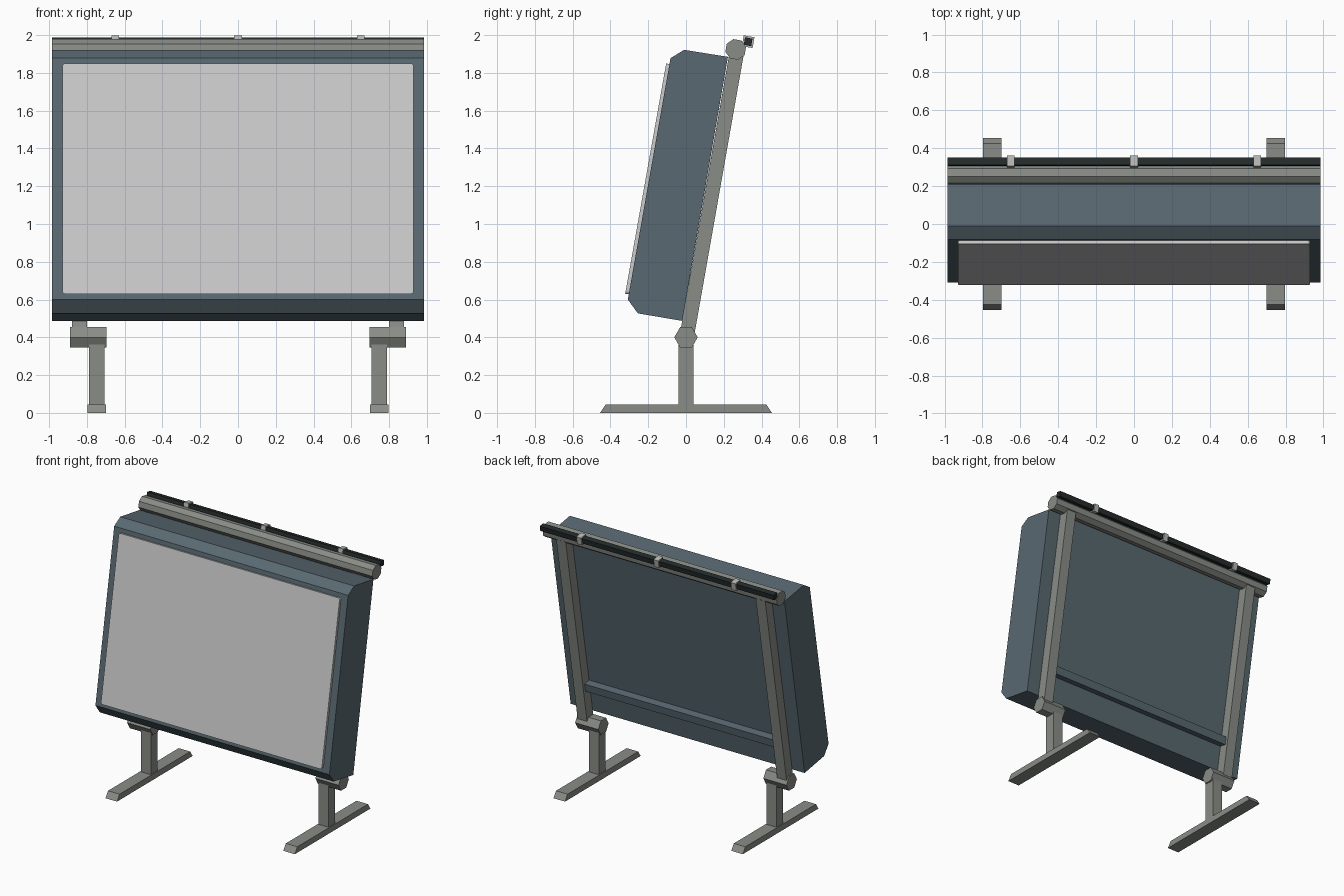
import bpy, bmesh, math

if "Cube" in bpy.data.objects:
    bpy.data.objects.remove(bpy.data.objects["Cube"])


def material(name, rgb):
    m = bpy.data.materials.new(name)
    m.diffuse_color = (*rgb, 1)
    m.use_nodes = True
    m.node_tree.nodes["Principled BSDF"].inputs["Base Color"].default_value = m.diffuse_color
    return m


BLUE = material("slate_blue", (0.10, 0.14, 0.165))
STEEL = material("grey_steel", (0.25, 0.265, 0.24))
BOARD = material("pale_grey", (0.60, 0.595, 0.595))
BLACK = material("dark_rail", (0.018, 0.024, 0.024))
CLIP = material("light_clip", (0.48, 0.48, 0.47))
TILT = math.radians(10)


def extrude(name, profile, x0, x1, mat, round_short=0):
    """Extrude a (y, z) profile from x0 to x1; optionally round the short edges."""
    bm = bmesh.new()
    a = [bm.verts.new((x0, y, z)) for y, z in profile]
    b = [bm.verts.new((x1, y, z)) for y, z in profile]
    n = len(profile)
    bm.faces.new(a)
    bm.faces.new(b[::-1])
    for i in range(n):
        j = (i + 1) % n
        bm.faces.new((a[j], a[i], b[i], b[j]))
    if round_short:
        edges = [e for e in bm.edges if e.calc_length() < 0.05]
        bmesh.ops.bevel(bm, geom=edges, offset=round_short, segments=3,
                        profile=0.5, affect='EDGES')
    bmesh.ops.recalc_face_normals(bm, faces=bm.faces)
    me = bpy.data.meshes.new(name)
    bm.to_mesh(me)
    bm.free()
    me.materials.append(mat)
    ob = bpy.data.objects.new(name, me)
    bpy.context.collection.objects.link(ob)
    return ob


def ngon(cy, cz, r, sides, turn=0):
    return [(cy + r * math.cos(turn + 2 * math.pi * i / sides),
             cz + r * math.sin(turn + 2 * math.pi * i / sides)) for i in range(sides)]


def tilted_square(cy, cz, half):
    return ngon(cy, cz, half * math.sqrt(2), 4, math.pi / 4 - TILT)


def back_point(along, depth):
    """Point measured up the leaning back of the cabinet and out from it."""
    return (-0.02 + along * math.sin(TILT) + depth * math.cos(TILT),
            0.487 + along * math.cos(TILT) - depth * math.sin(TILT))


# Leaning cabinet with chamfered front edges
extrude("cabinet", [(-0.02, 0.487), (0.222, 1.885), (-0.01, 1.922), (-0.082, 1.878),
                    (-0.308, 0.60), (-0.255, 0.527)], -0.985, 0.985, BLUE)

# Front board with small rounded corners
extrude("front_board", [(-0.322, 0.63), (-0.295, 0.63), (-0.08, 1.845), (-0.105, 1.85)],
        -0.93, 0.93, BOARD, round_short=0.015)

# Cross bar on the back, between the struts
extrude("back_bar", [back_point(0.19, -0.01), back_point(0.19, 0.055),
                     back_point(0.25, 0.055), back_point(0.25, -0.01)], -0.80, 0.80, BLUE)

# Top tube, rail and rail clips
extrude("top_tube", ngon(0.263, 1.924, 0.056, 8, math.pi / 8 - TILT), -0.985, 0.985, STEEL)
extrude("top_rail", tilted_square(0.329, 1.965, 0.02), -0.985, 0.985, BLACK)
for i, x in enumerate((-0.65, 0, 0.65)):
    extrude(f"rail_clip_{i + 1}", tilted_square(0.329, 1.965, 0.029),
            x - 0.02, x + 0.02, CLIP)

# Stand, mirrored left and right
for side, s in (("left", -1), ("right", 1)):
    extrude(f"{side}_strut", [back_point(-0.09, 0), back_point(-0.09, 0.076),
                              back_point(1.44, 0.076), back_point(1.44, 0)],
            s * 0.80, s * 0.88, STEEL)
    extrude(f"{side}_pivot", ngon(0, 0.40, 0.062, 6), s * 0.695, s * 0.89, STEEL)
    extrude(f"{side}_post", [(-0.04, 0.03), (0.04, 0.03), (0.04, 0.39), (-0.04, 0.39)],
            s * 0.706, s * 0.79, STEEL)
    extrude(f"{side}_foot", [(-0.455, 0), (0.455, 0), (0.425, 0.045), (-0.425, 0.045)],
            s * 0.70, s * 0.797, STEEL)
